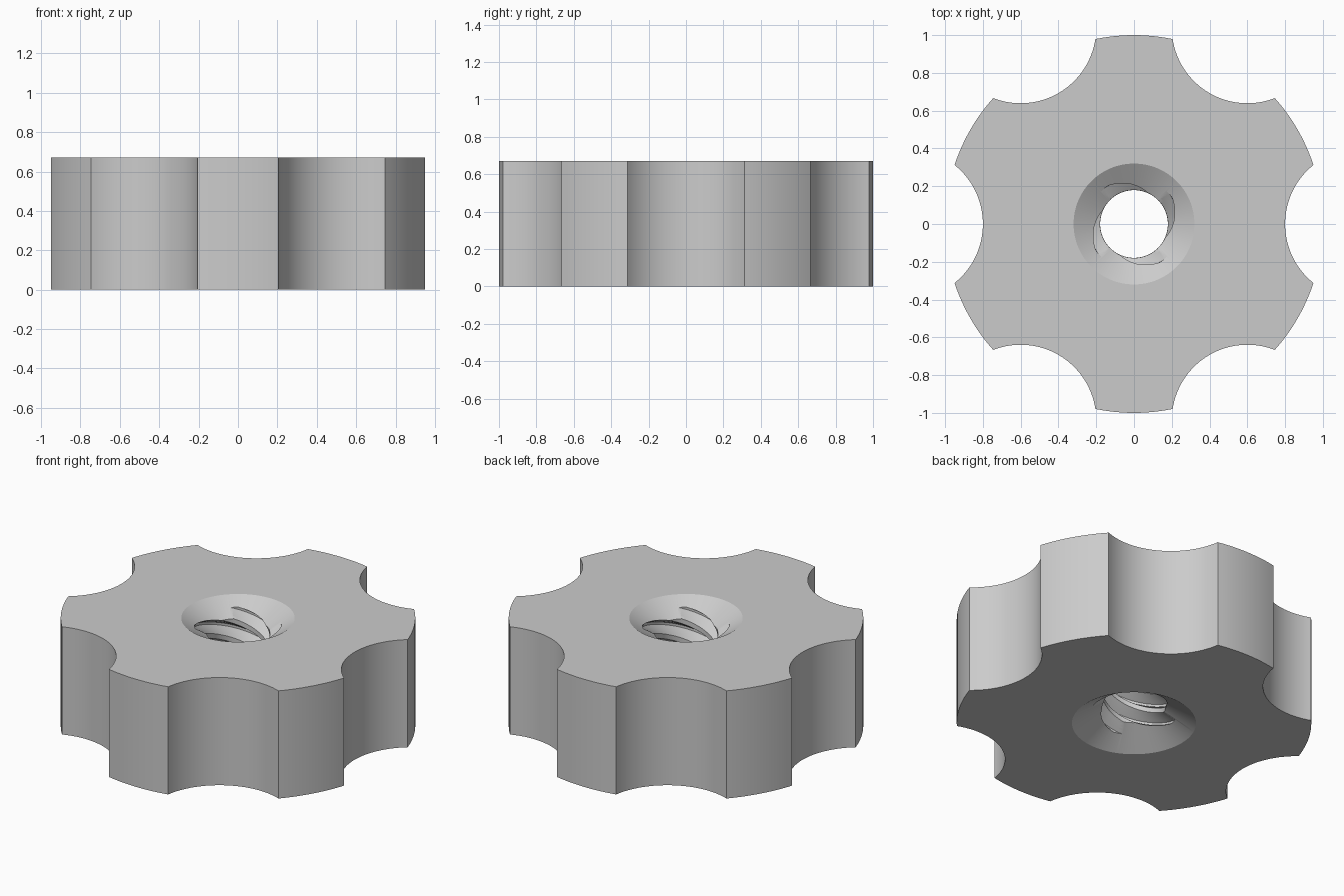
import bpy, bmesh
from math import sin, cos, tan, pi, radians, acos, atan2

cube = bpy.data.objects.get("Cube")
if cube:
    bpy.data.objects.remove(cube, do_unlink=True)

HEIGHT = 0.67
SCALLOP_DIST, SCALLOP_R = 1.2, 0.4
MINOR_R, ROOT_R = 0.18, 0.245
STARTS, LEAD = 4, 0.48
CONE_SLOPE = tan(radians(32))

grey = bpy.data.materials.new("plain_grey")
grey.use_nodes = True
grey.diffuse_color = (0.6, 0.6, 0.6, 1)
grey.node_tree.nodes["Principled BSDF"].inputs["Base Color"].default_value = (0.6, 0.6, 0.6, 1)


def loft(name, rings):
    """Closed solid through rings of points with equal counts."""
    bm = bmesh.new()
    loops = [[bm.verts.new(p) for p in ring] for ring in rings]
    n = len(loops[0])
    for low, high in zip(loops, loops[1:]):
        for i in range(n):
            j = (i + 1) % n
            bm.faces.new((low[i], low[j], high[j], high[i]))
    bm.faces.new(loops[0][::-1])
    bm.faces.new(loops[-1])
    bmesh.ops.recalc_face_normals(bm, faces=bm.faces)
    mesh = bpy.data.meshes.new(name)
    bm.to_mesh(mesh)
    bm.free()
    obj = bpy.data.objects.new(name, mesh)
    mesh.materials.append(grey)
    bpy.context.collection.objects.link(obj)
    return obj


def circle(r, z, n=128):
    return [(r * cos(2 * pi * i / n), r * sin(2 * pi * i / n), z) for i in range(n)]


# Scalloped outline: six concave arcs joined by rim arcs
edge = acos((1 + SCALLOP_DIST**2 - SCALLOP_R**2) / (2 * SCALLOP_DIST))
sweep = atan2(sin(edge), SCALLOP_DIST - cos(edge))
outline = []
for k in range(6):
    turn = k * pi / 3
    for i in range(33):
        a = sweep * (i / 16 - 1)
        x, y = SCALLOP_DIST - SCALLOP_R * cos(a), SCALLOP_R * sin(a)
        outline.append((x * cos(turn) - y * sin(turn), x * sin(turn) + y * cos(turn)))
    for i in range(1, 12):
        a = turn + edge + (pi / 3 - 2 * edge) * i / 12
        outline.append((cos(a), sin(a)))
knob = loft("scalloped_knob", [[(x, y, z) for x, y in outline] for z in (0, HEIGHT)])


# Threaded bore: lobed section twisted up the axis
def thread_radius(u):
    d = abs(u - 0.5)
    t = min(max((0.375 - d) / 0.3125, 0), 1)
    return MINOR_R + (ROOT_R - MINOR_R) * t


STEPS = [0, 0.0625, 0.125, 0.203, 0.281, 0.359, 0.4375, 0.5, 0.5625, 0.641, 0.719, 0.797, 0.875, 0.9375]
section = [((s + u - 0.5) * 2 * pi / STARTS, thread_radius(u)) for s in range(STARTS) for u in STEPS]


def bore_ring(z):
    twist = pi / 4 + 2 * pi * (z - 0.63) / LEAD
    return [(r * cos(a + twist), r * sin(a + twist), z) for a, r in section]


bore = loft("bore_cutter", [bore_ring(-0.05 + 0.77 * i / 96) for i in range(97)])


# Countersinks at both ends
def countersink(name, radius, face_z, direction):
    rings = [circle(r, face_z + direction * (r - radius) * CONE_SLOPE) for r in (0.1, radius + 0.2)]
    return loft(name, rings)


cutters = [bore,
           countersink("top_countersink_cutter", 0.32, HEIGHT, 1),
           countersink("bottom_countersink_cutter", 0.35, 0, -1)]

bpy.ops.object.select_all(action="DESELECT")
bpy.context.view_layer.objects.active = knob
knob.select_set(True)
for cutter in cutters:
    mod = knob.modifiers.new("cut", "BOOLEAN")
    mod.operation, mod.solver, mod.object = "DIFFERENCE", "EXACT", cutter
    bpy.ops.object.modifier_apply(modifier=mod.name)
for cutter in cutters:
    bpy.data.objects.remove(cutter, do_unlink=True)

bpy.ops.object.shade_smooth_by_angle(angle=radians(25))
